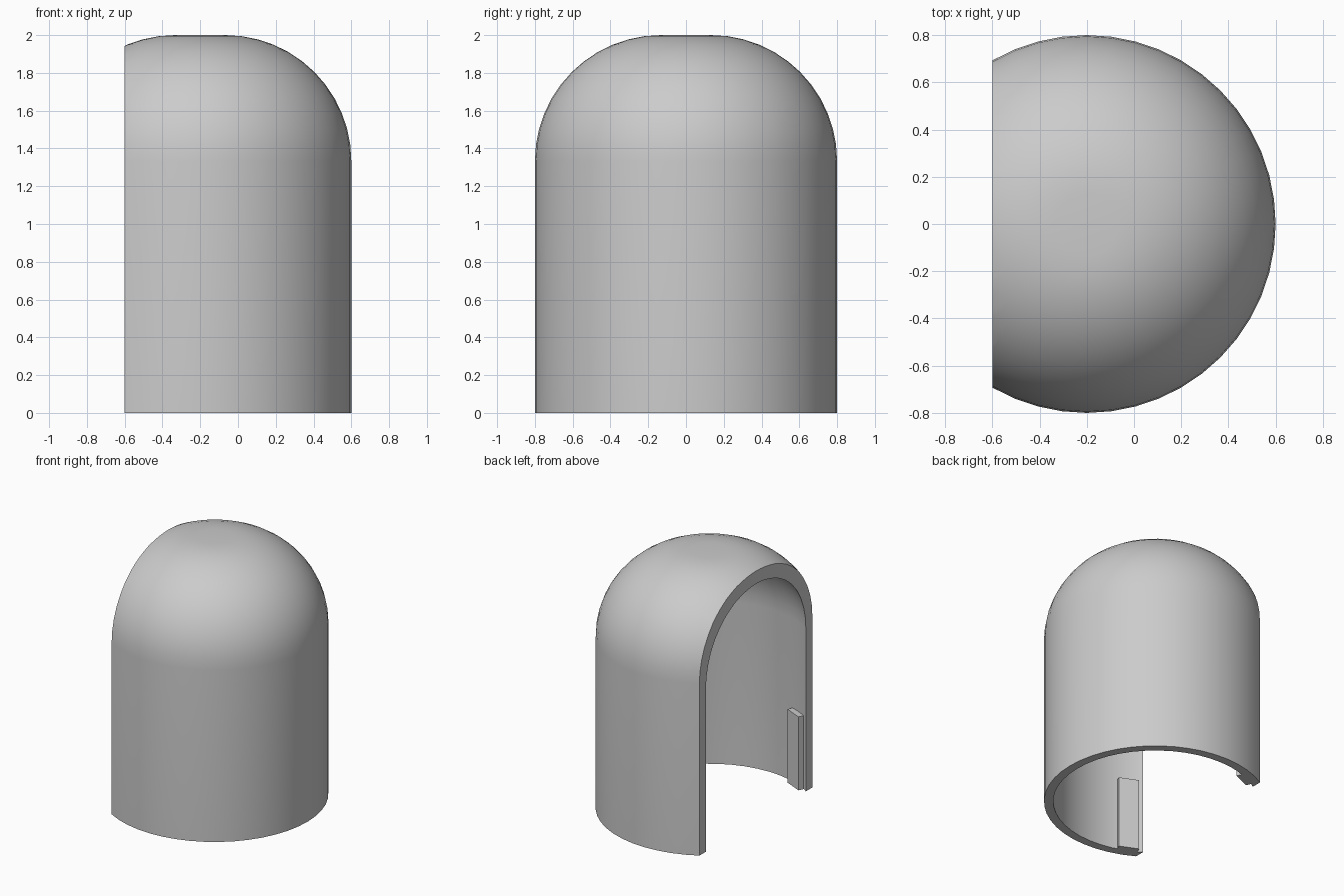
import bpy, bmesh, math
from mathutils import Matrix, Vector

old = bpy.data.objects.get("Cube")
if old:
    bpy.data.objects.remove(old, do_unlink=True)

AXIS_X = -0.2      # axis of the round shell
CUT_X = -0.6       # flat open side
RADIUS, HEIGHT, WALL, FILLET = 0.8, 2.0, 0.0667, 0.667

grey = bpy.data.materials.new("plain_grey")
grey.use_nodes = True
grey.diffuse_color = (0.6, 0.6, 0.6, 1)
grey.node_tree.nodes["Principled BSDF"].inputs["Base Color"].default_value = (0.6, 0.6, 0.6, 1)


def finish(bm, name):
    bmesh.ops.recalc_face_normals(bm, faces=bm.faces)
    mesh = bpy.data.meshes.new(name)
    bm.to_mesh(mesh)
    bm.free()
    mesh.materials.append(grey)
    obj = bpy.data.objects.new(name, mesh)
    bpy.context.collection.objects.link(obj)
    return obj


def dome_profile(radius, height, steps=12):
    """Straight wall, rounded shoulder and flat crown, from the rim to the axis."""
    pts = [(radius, 0)]
    for i in range(steps + 1):
        a = math.pi / 2 * i / steps
        pts.append((radius - FILLET + FILLET * math.cos(a),
                    height - FILLET + FILLET * math.sin(a)))
    return pts + [(0, height)]


# Hollow domed shell, revolved and then sliced flat on one side
bm = bmesh.new()
outline = dome_profile(RADIUS, HEIGHT) + dome_profile(RADIUS - WALL, HEIGHT - WALL)[::-1]
verts = [bm.verts.new((AXIS_X + r, 0, z)) for r, z in outline]
edges = [bm.edges.new((verts[i], verts[(i + 1) % len(verts)]))
         for i in range(len(verts)) if i != len(verts) // 2 - 1]
bmesh.ops.spin(bm, geom=verts + edges, cent=(AXIS_X, 0, 0), axis=(0, 0, 1),
               angle=2 * math.pi, steps=48, use_duplicate=False)
bmesh.ops.remove_doubles(bm, verts=bm.verts, dist=0.0001)
bmesh.ops.bisect_plane(bm, geom=bm.verts[:] + bm.edges[:] + bm.faces[:], dist=0.0001,
                       plane_co=(CUT_X, 0, 0), plane_no=(-1, 0, 0), clear_outer=True)
bmesh.ops.edgeloop_fill(bm, edges=[e for e in bm.edges if e.is_boundary])
shell = finish(bm, "domed_shell")

bpy.ops.object.select_all(action='DESELECT')
shell.select_set(True)
bpy.context.view_layer.objects.active = shell
bpy.ops.object.shade_smooth_by_angle(angle=math.radians(30))

# Upright strips inside the wall, one beside each edge of the opening
for side, name in ((1, "left_inner_strip"), (-1, "right_inner_strip")):
    bm = bmesh.new()
    inner, outer, width, tall = 0.687, 0.75, 0.151, 0.57
    place = (Matrix.Translation((AXIS_X, 0, 0))
             @ Matrix.Rotation(side * math.radians(114), 4, 'Z')
             @ Matrix.Translation(((inner + outer) / 2, 0, tall / 2))
             @ Matrix.Diagonal((outer - inner, width, tall, 1)))
    bmesh.ops.create_cube(bm, size=1, matrix=place)
    finish(bm, name)
